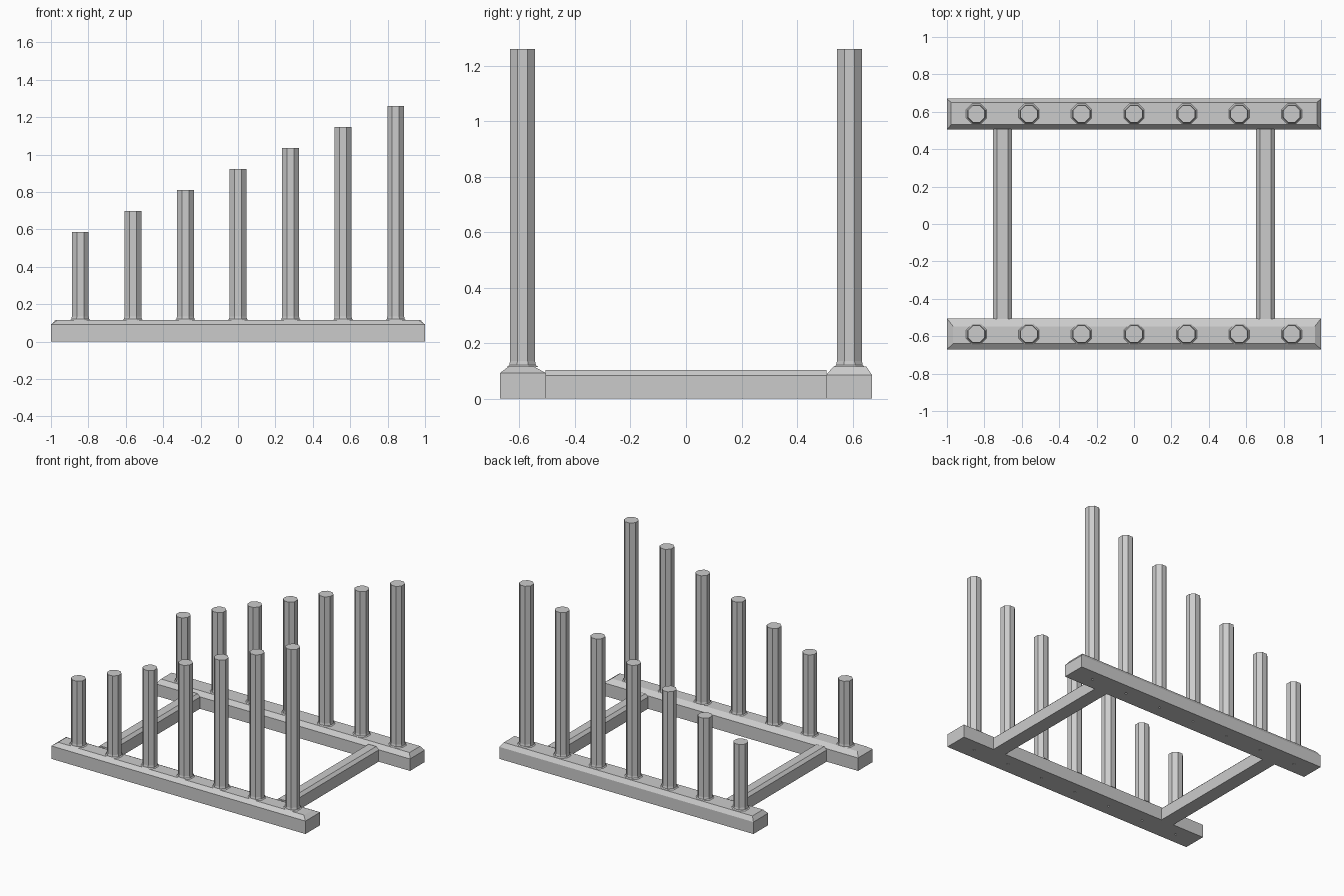
import bpy, bmesh, math

if "Cube" in bpy.data.objects:
    bpy.data.objects.remove(bpy.data.objects["Cube"])

grey = bpy.data.materials.new("grey")
grey.diffuse_color = (0.6, 0.6, 0.6, 1)
grey.use_nodes = True
grey.node_tree.nodes["Principled BSDF"].inputs["Base Color"].default_value = grey.diffuse_color


def new_object(name, bm):
    bmesh.ops.recalc_face_normals(bm, faces=bm.faces)
    mesh = bpy.data.meshes.new(name)
    bm.to_mesh(mesh)
    bm.free()
    mesh.materials.append(grey)
    obj = bpy.data.objects.new(name, mesh)
    bpy.context.collection.objects.link(obj)
    return obj


def loft(bm, rings):
    """Skin stacked rings of points and cap both ends."""
    loops = [[bm.verts.new(p) for p in ring] for ring in rings]
    n = len(loops[0])
    for a, b in zip(loops, loops[1:]):
        for i in range(n):
            bm.faces.new((a[i], a[(i + 1) % n], b[(i + 1) % n], b[i]))
    bm.faces.new(loops[0][::-1])
    bm.faces.new(loops[-1])


def rect(x0, x1, y0, y1, z):
    return [(x0, y0, z), (x1, y0, z), (x1, y1, z), (x0, y1, z)]


def octagon(x, y, apothem, z):
    r = apothem / math.cos(math.pi / 8)
    angles = [math.pi / 8 + i * math.pi / 4 for i in range(8)]
    return [(x + r * math.cos(a), y + r * math.sin(a), z) for a in angles]


PEG_X = [-0.843 + 0.281 * i for i in range(7)]
PEG_Y = 0.589

# Cutter for the small pilot holes under each peg
bm = bmesh.new()
for x in PEG_X:
    for y in (-PEG_Y, PEG_Y):
        loft(bm, [octagon(x, y, 0.007, -0.02), octagon(x, y, 0.007, 0.02)])
cutter = new_object("pilot_hole_cutter", bm)
cutter.hide_render = True
cutter.hide_viewport = True

# Long rails with chamfered tops: y range, shoulder height, end/low/high insets
rails = {
    "front_rail": (-0.67, -0.505, 0.092, 0.033, 0.03, 0.042),
    "back_rail": (0.505, 0.67, 0.085, 0.022, 0.026, 0.02),
}
for name, (y0, y1, z, end, low, high) in rails.items():
    bm = bmesh.new()
    loft(bm, [rect(-1, 1, y0, y1, 0), rect(-1, 1, y0, y1, z),
              rect(-1 + end, 1 - end, y0 + low, y1 - high, 0.115)])
    rail = new_object(name, bm)
    holes = rail.modifiers.new("pilot_holes", 'BOOLEAN')
    holes.operation = 'DIFFERENCE'
    holes.solver = 'EXACT'
    holes.object = cutter

# Crossbars with chamfered top edges, joining the rails
for name, x in (("left_crossbar", -0.703), ("right_crossbar", 0.703)):
    bm = bmesh.new()
    profile = [(-0.05, 0), (0.05, 0), (0.05, 0.083), (0.03, 0.102),
               (-0.03, 0.102), (-0.05, 0.083)]
    loft(bm, [[(x + px, y, pz) for px, pz in profile] for y in (-0.507, 0.507)])
    new_object(name, bm)

# Octagonal pegs, rising in height, with flared feet
for row, y in (("front", -PEG_Y), ("back", PEG_Y)):
    for i, x in enumerate(PEG_X):
        top = 0.585 + 0.1125 * i
        bm = bmesh.new()
        loft(bm, [octagon(x, y, 0.057, 0.113), octagon(x, y, 0.048, 0.121),
                  octagon(x, y, 0.045, 0.135), octagon(x, y, 0.045, top)])
        new_object(f"{row}_peg_{i + 1}", bm)
